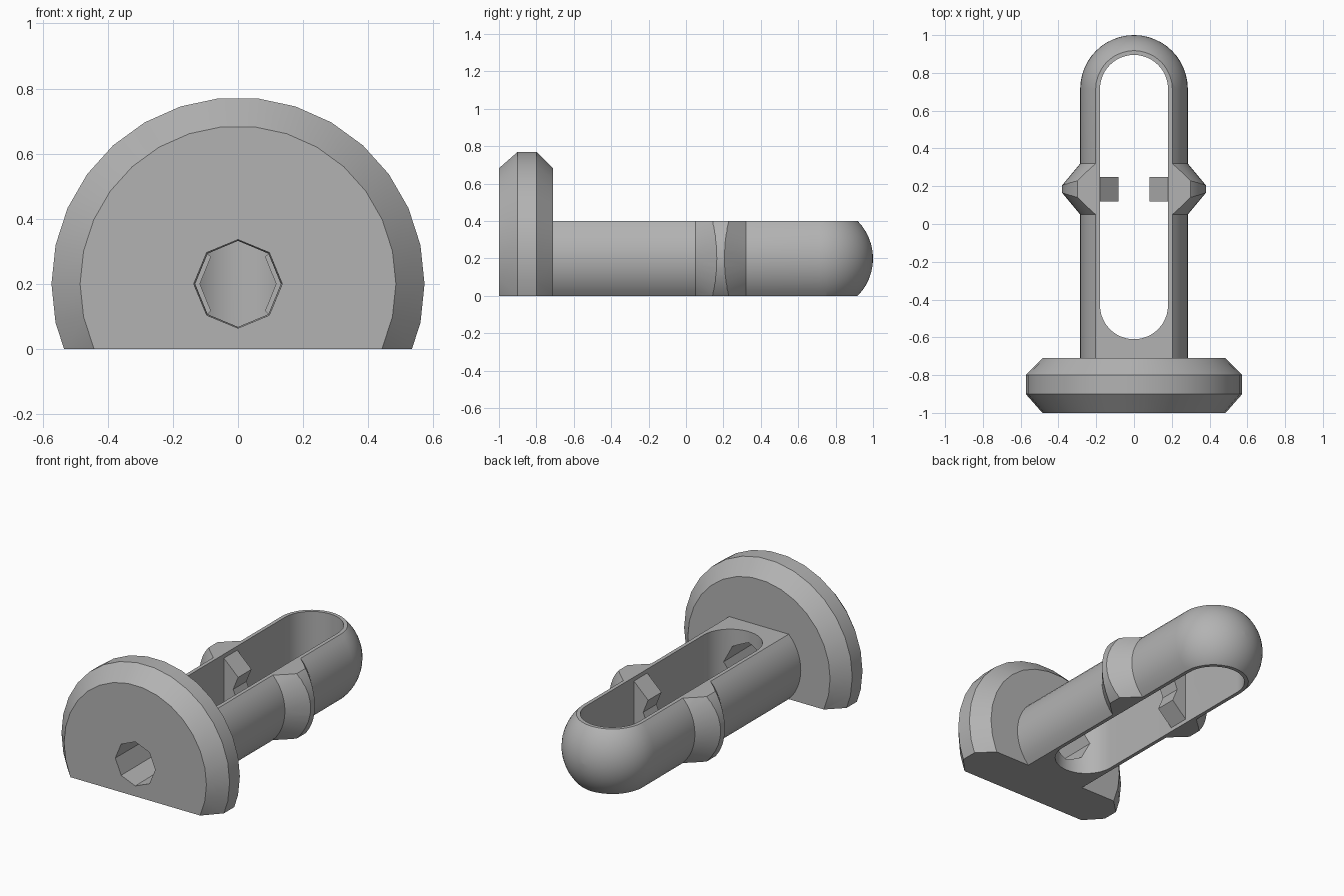
import bpy, bmesh
from math import sin, cos, pi, radians

if "Cube" in bpy.data.objects:
    bpy.data.objects.remove(bpy.data.objects["Cube"])

AXIS_Z = 0.2      # height of the pin's long axis
R = 0.285         # shaft radius
DOME_Y = 0.715    # centre of the rounded tip

grey = bpy.data.materials.new("plain grey")
grey.use_nodes = True
grey.diffuse_color = (0.45, 0.45, 0.45, 1)
grey.node_tree.nodes["Principled BSDF"].inputs["Base Color"].default_value = grey.diffuse_color


def finish(name, bm):
    bmesh.ops.remove_doubles(bm, verts=bm.verts, dist=1e-5)
    bmesh.ops.recalc_face_normals(bm, faces=bm.faces)
    mesh = bpy.data.meshes.new(name)
    bm.to_mesh(mesh)
    bm.free()
    mesh.materials.append(grey)
    ob = bpy.data.objects.new(name, mesh)
    bpy.context.collection.objects.link(ob)
    return ob


def lathe(name, profile, sides, flatten=1.0):
    """Closed solid turned about the long axis from (y, radius) pairs."""
    bm = bmesh.new()
    rings = []
    for y, r in profile:
        angles = [2 * pi * i / sides for i in range(sides)]
        rings.append([bm.verts.new((r * cos(a), y, AXIS_Z + r * flatten * sin(a))) for a in angles])
    for a, b in zip(rings, rings[1:]):
        for i in range(sides):
            j = (i + 1) % sides
            bm.faces.new((a[i], a[j], b[j], b[i]))
    bm.faces.new(rings[0])
    bm.faces.new(rings[-1])
    return finish(name, bm)


def prism(name, outline, offset):
    """Solid swept from a flat outline along an offset."""
    bm = bmesh.new()
    face = bm.faces.new([bm.verts.new(p) for p in outline])
    ext = bmesh.ops.extrude_face_region(bm, geom=[face], use_keep_orig=True)
    moved = [g for g in ext["geom"] if isinstance(g, bmesh.types.BMVert)]
    bmesh.ops.translate(bm, verts=moved, vec=offset)
    return finish(name, bm)


def block(name, x, y0, y1, z0, z1):
    return prism(name, [(-x, y0, z0), (x, y0, z0), (x, y1, z0), (-x, y1, z0)], (0, 0, z1 - z0))


def combine(ob, tool, operation):
    mod = ob.modifiers.new(operation, "BOOLEAN")
    mod.object, mod.operation, mod.solver = tool, operation, "EXACT"
    bpy.context.view_layer.objects.active = ob
    bpy.ops.object.modifier_apply(modifier=mod.name)
    bpy.data.objects.remove(tool)


# Shaft with domed tip
dome = [(DOME_Y + R * sin(a), R * cos(a)) for a in (radians(7.5 * i) for i in range(12))]
pin = lathe("pin_body", [(-0.8, R)] + dome + [(DOME_Y + R, 0.002)], 48)

# Snap barb: double cone trimmed by an oval
barb = lathe("barb", [(0.05, R), (0.185, 0.397), (0.32, R)], 48)
combine(barb, lathe("barb_trim", [(0, 0.38), (0.4, 0.38)], 48, 0.86), "INTERSECT")
combine(pin, barb, "UNION")

# Flat top, and the long rounded slot
combine(pin, block("top_trim", 1, -2, 2, 0.4, 1), "DIFFERENCE")
SLOT = 0.18
slot_outline = []
for centre, start in ((0.715, 0), (-0.43, pi)):
    for i in range(25):
        a = start + pi * i / 24
        slot_outline.append((SLOT * cos(a), centre + SLOT * sin(a), -0.5))
combine(pin, prism("slot", slot_outline, (0, 0, 2)), "DIFFERENCE")

# Bevelled round flange
flange = lathe("flange", [(-1, 0.485), (-0.9, 0.573), (-0.8, 0.573), (-0.71, 0.485)], 30)
combine(pin, flange, "UNION")

# Flat underside and octagonal bore
combine(pin, block("bottom_trim", 2, -2, 2, -1, 0), "DIFFERENCE")
combine(pin, lathe("bore", [(-1.1, 0.137), (-0.5, 0.131)], 8), "DIFFERENCE")

# Notched lugs on the inner walls of the slot
lugs = []
for side, name in ((1, "left_lug"), (-1, "right_lug")):
    shape = [(0.19, 0.385), (0.083, 0.283), (0.117, 0.2), (0.083, 0.117), (0.19, 0.015)]
    lugs.append(prism(name, [(side * x, 0.12, z) for x, z in shape], (0, 0.13, 0)))

# Smooth curves, crisp edges
bpy.context.view_layer.update()
bpy.ops.object.select_all(action="DESELECT")
for ob in [pin] + lugs:
    ob.select_set(True)
bpy.context.view_layer.objects.active = pin
bpy.ops.object.shade_smooth_by_angle(angle=radians(30))
